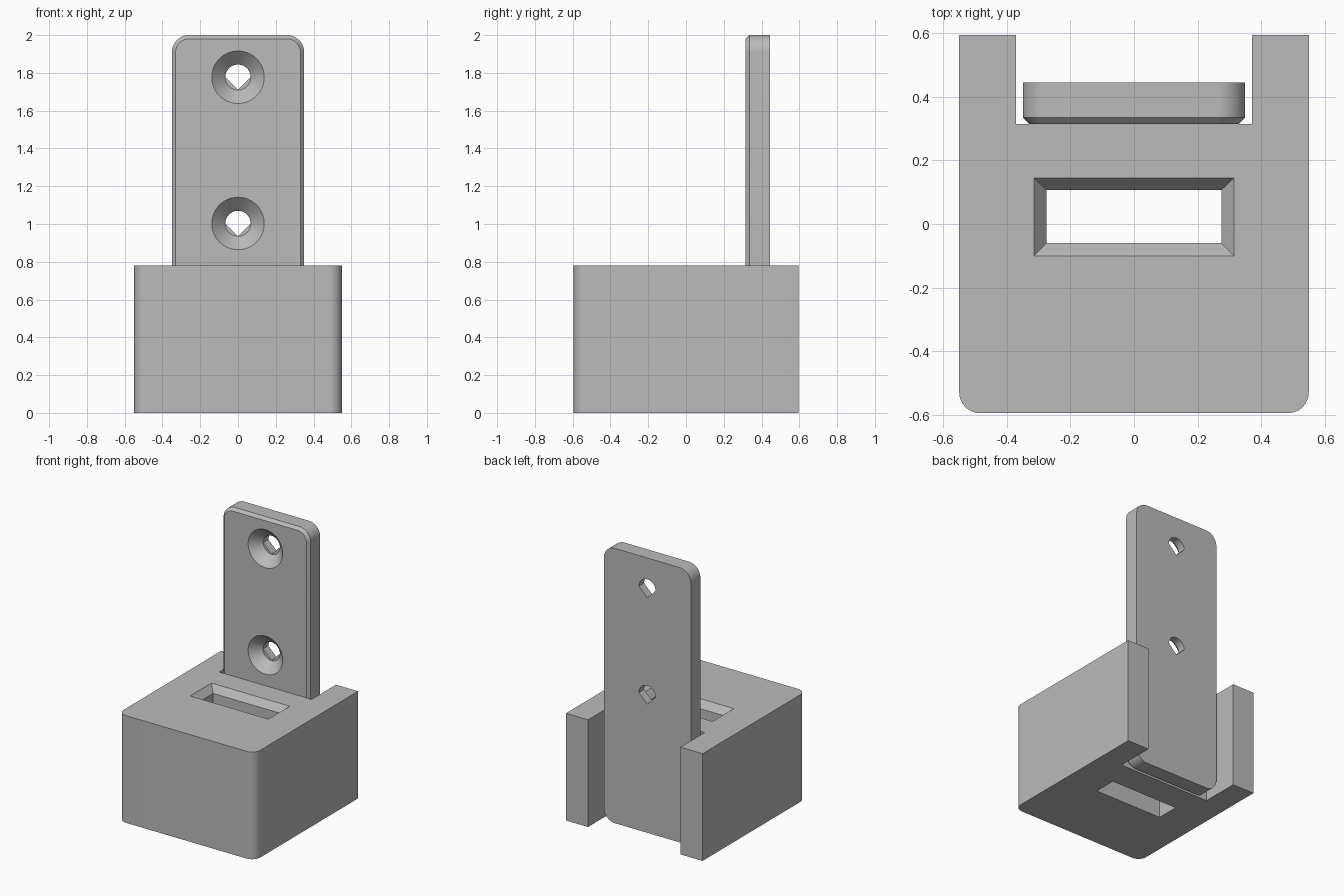
import bpy
import bmesh
from math import sin, cos, pi, radians

if "Cube" in bpy.data.objects:
    bpy.data.objects.remove(bpy.data.objects["Cube"], do_unlink=True)

grey = bpy.data.materials.new("light grey plastic")
grey.use_nodes = True
colour = (0.5, 0.5, 0.5, 1)
grey.diffuse_color = colour
grey.node_tree.nodes["Principled BSDF"].inputs["Base Color"].default_value = colour


def loft(name, rings):
    """Join matching rings of points into a closed solid."""
    bm = bmesh.new()
    loops = [[bm.verts.new(p) for p in ring] for ring in rings]
    n = len(loops[0])
    for a, b in zip(loops, loops[1:]):
        for i in range(n):
            j = (i + 1) % n
            bm.faces.new((a[i], a[j], b[j], b[i]))
    bm.faces.new(loops[0])
    bm.faces.new(loops[-1])
    bmesh.ops.recalc_face_normals(bm, faces=bm.faces[:])
    mesh = bpy.data.meshes.new(name)
    bm.to_mesh(mesh)
    bm.free()
    mesh.materials.append(grey)
    obj = bpy.data.objects.new(name, mesh)
    bpy.context.collection.objects.link(obj)
    return obj


def arc(cx, cy, r, start, end, steps=16):
    angles = [radians(start + (end - start) * i / steps) for i in range(steps + 1)]
    return [(cx + r * cos(a), cy + r * sin(a)) for a in angles]


def rectangle(x0, x1, y0, y1):
    return [(x0, y0), (x1, y0), (x1, y1), (x0, y1)]


def flat(points, z):
    return [(x, y, z) for x, y in points]


def upright(points, y):
    return [(x, y, z) for x, z in points]


def cut(target, cutter):
    cutter.hide_render = True
    mod = target.modifiers.new("cut", "BOOLEAN")
    mod.object = cutter
    mod.operation = "DIFFERENCE"
    mod.solver = "EXACT"
    bpy.context.view_layer.objects.active = target
    bpy.ops.object.modifier_apply(modifier=mod.name)
    bpy.data.objects.remove(cutter, do_unlink=True)


def smooth(obj):
    bpy.ops.object.select_all(action="DESELECT")
    obj.select_set(True)
    bpy.context.view_layer.objects.active = obj
    bpy.ops.object.shade_smooth_by_angle(angle=radians(30))


# Block: rounded front corners and a rear notch for the plate
W, D, H, R = 0.55, 0.595, 0.78, 0.065
NOTCH, FRONT, BACK = 0.372, 0.315, 0.445
outline = arc(-W + R, -D + R, R, 180, 270) + arc(W - R, -D + R, R, 270, 360)
outline += [(W, D), (NOTCH, D), (NOTCH, FRONT), (-NOTCH, FRONT), (-NOTCH, D), (-W, D)]
block = loft("holder_block", [flat(outline, 0), flat(outline, H)])

# Through slot with a chamfered mouth
mouth = rectangle(-0.315, 0.315, -0.1, 0.145)
throat = rectangle(-0.275, 0.275, -0.06, 0.107)
cut(block, loft("slot_cutter", [flat(throat, -0.1), flat(throat, H - 0.05),
                                flat(mouth, H), flat(mouth, H + 0.1)]))
smooth(block)


# Mounting plate: rounded rectangle with a chamfered front rim
def plate_outline(inset):
    r = 0.09
    points = []
    for cx, cz, start in ((0.26, 1.91, 0), (-0.26, 1.91, 90),
                          (-0.26, 0.09, 180), (0.26, 0.09, 270)):
        points += arc(cx, cz, r - inset, start, start + 90)
    return points


plate = loft("mounting_plate", [upright(plate_outline(0.02), FRONT),
                                upright(plate_outline(0), FRONT + 0.02),
                                upright(plate_outline(0), BACK)])

# Countersunk screw holes, round above and pointed below
HOLE = 0.067
for z in (1.003, 1.777):
    wide = arc(0, z, 0.15, 0, 360, 48)[:-1]
    narrow = arc(0, z, HOLE + 0.001, 0, 360, 48)[:-1]
    cut(plate, loft("countersink_cutter", [upright(wide, FRONT - 0.011),
                                           upright(narrow, FRONT + 0.071)]))
    drop = arc(0, z, HOLE, 0, 180, 24) + [(0, z - HOLE)]
    cut(plate, loft("hole_cutter", [upright(drop, FRONT + 0.04), upright(drop, BACK + 0.05)]))
smooth(plate)
